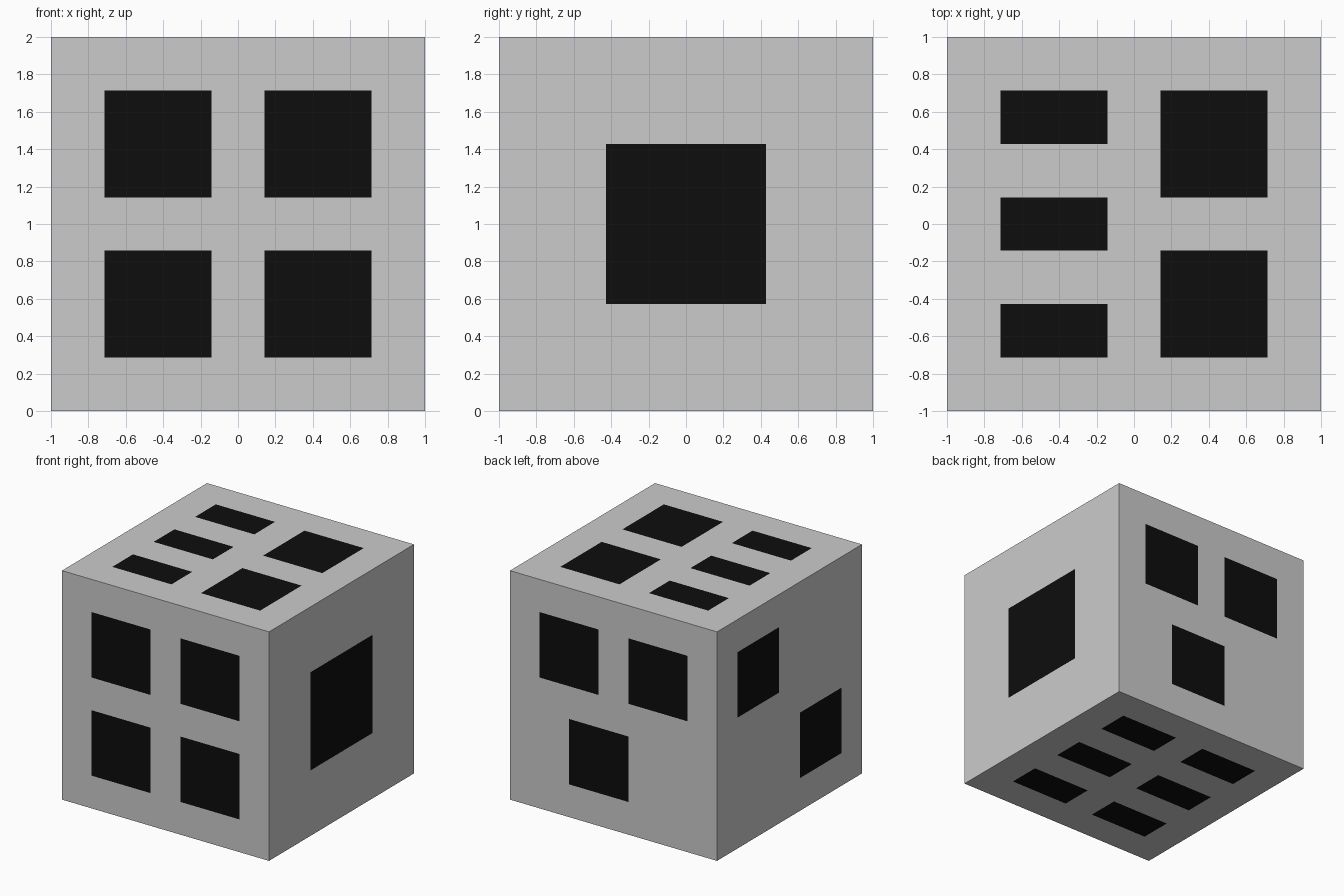
import bpy, bmesh
from mathutils import Vector

if "Cube" in bpy.data.objects:
    bpy.data.objects.remove(bpy.data.objects["Cube"])

U = 1 / 7  # layout unit: the cube is 14 units wide
LOW, MID, HIGH = (-5, -3), (-1, 1), (3, 5)
NEG, POS = (-5, -1), (1, 5)

# Pips per face, keyed by (axis, side); ranges run along the two other axes in xyz order
PIPS = {
    (1, -1): [(a, b) for a in (NEG, POS) for b in (NEG, POS)],         # front
    (1, 1): [(NEG, POS), (POS, POS), ((-1, 3), NEG)],                  # back
    (0, 1): [((-3, 3), (-3, 3))],                                      # right
    (0, -1): [(POS, POS), (NEG, NEG)],                                 # left
    (2, 1): [(NEG, r) for r in (LOW, MID, HIGH)] + [(POS, NEG), (POS, POS)],  # top
    (2, -1): [(c, r) for c in (NEG, POS) for r in (LOW, MID, HIGH)],   # bottom
}


def is_pip(face):
    n, c = face.normal, face.calc_center_median() / U
    axis = max(range(3), key=lambda i: abs(n[i]))
    a, b = [c[i] for i in range(3) if i != axis]
    rects = PIPS[(axis, 1 if n[axis] > 0 else -1)]
    return any(p[0] < a < p[1] and q[0] < b < q[1] for p, q in rects)


def cube_part(name, pips):
    """Cube cut along the pip edges, keeping only the pips or only the rest."""
    bm = bmesh.new()
    bmesh.ops.create_cube(bm, size=2)
    for axis in range(3):
        normal = Vector([float(i == axis) for i in range(3)])
        for k in (-5, -3, -1, 1, 3, 5):
            bmesh.ops.bisect_plane(bm, geom=bm.verts[:] + bm.edges[:] + bm.faces[:],
                                   plane_co=normal * k * U, plane_no=normal)
    bm.normal_update()
    drop = [f for f in bm.faces if is_pip(f) != pips]
    bmesh.ops.delete(bm, geom=drop, context='FACES')
    bmesh.ops.translate(bm, verts=bm.verts[:], vec=(0, 0, 1))
    mesh = bpy.data.meshes.new(name)
    bm.to_mesh(mesh)
    bm.free()
    obj = bpy.data.objects.new(name, mesh)
    bpy.context.collection.objects.link(obj)
    return obj


# Grey body and flush black pips
cube_part("die_body", False)
pips = cube_part("die_pips", True)
black = bpy.data.materials.new("black")
black.diffuse_color = (0.004, 0.004, 0.004, 1)
black.use_nodes = True
black.node_tree.nodes["Principled BSDF"].inputs["Base Color"].default_value = black.diffuse_color
pips.data.materials.append(black)
